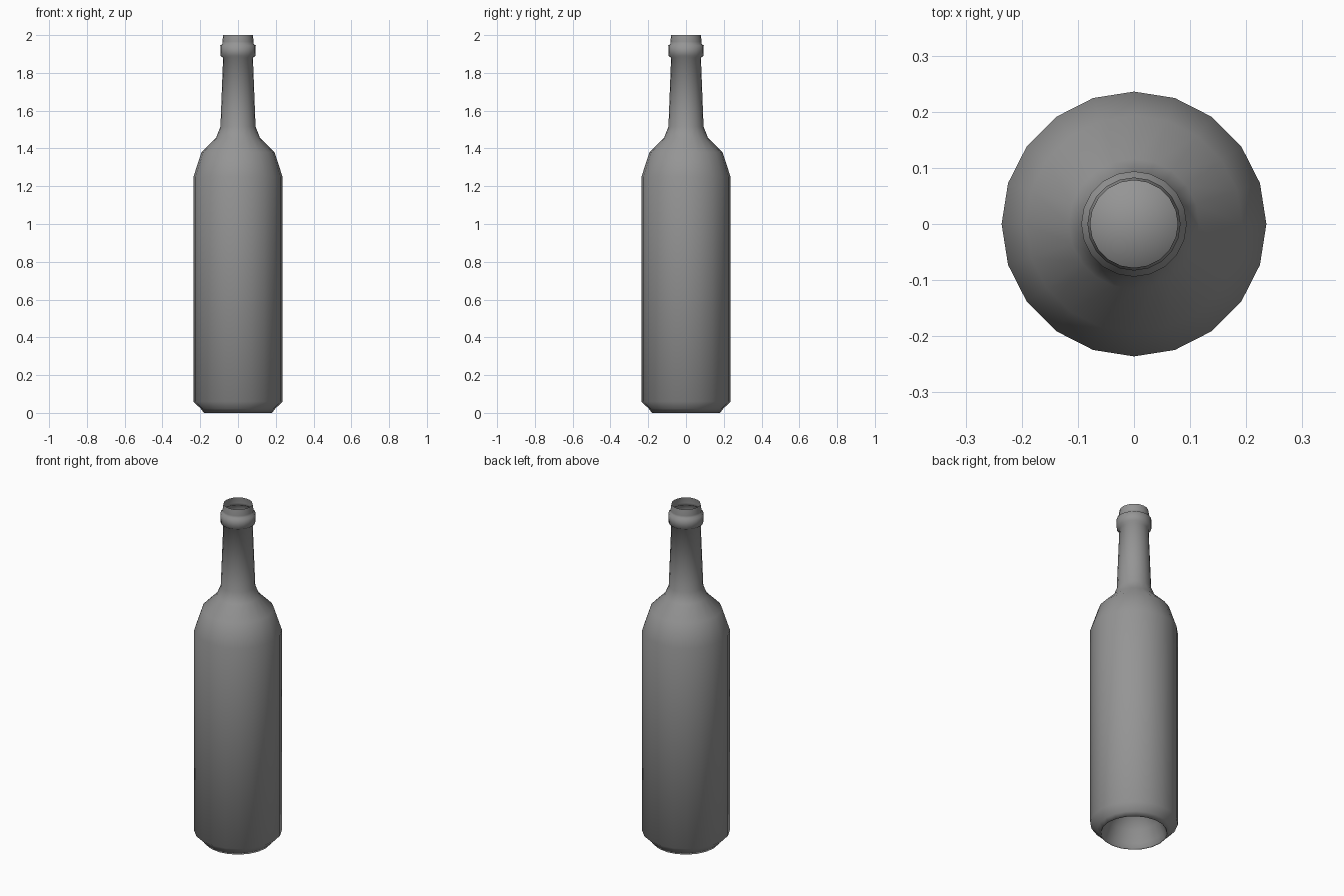
import bpy, bmesh, math

if "Cube" in bpy.data.objects:
    bpy.data.objects.remove(bpy.data.objects["Cube"])

SIDES = 20

# Half profile (radius, height): punt, foot, body, shoulder, neck, collar, open lip
profile = [
    (0.05, 0.19), (0.10, 0.16), (0.14, 0.10), (0.165, 0.03),
    (0.176, 0.005), (0.18, 0.0), (0.197, 0.022), (0.236, 0.06),
    (0.236, 1.25), (0.193, 1.38), (0.116, 1.457), (0.093, 1.515),
    (0.079, 1.88), (0.093, 1.89), (0.094, 1.945), (0.083, 1.952),
    (0.083, 1.965), (0.078, 2.0),
]

bm = bmesh.new()

# Rings of the lathe
rings = []
for r, z in profile:
    rings.append([bm.verts.new((r * math.cos(2 * math.pi * i / SIDES),
                                r * math.sin(2 * math.pi * i / SIDES), z))
                  for i in range(SIDES)])

# Walls between neighbouring rings
for low, high in zip(rings, rings[1:]):
    for i in range(SIDES):
        j = (i + 1) % SIDES
        bm.faces.new((low[i], low[j], high[j], high[i]))

# Tip of the hollow in the base
tip = bm.verts.new((0, 0, 0.20))
for i in range(SIDES):
    bm.faces.new((tip, rings[0][(i + 1) % SIDES], rings[0][i]))

# Smooth shading all over
for face in bm.faces:
    face.smooth = True

mesh = bpy.data.meshes.new("bottle")
bm.to_mesh(mesh)
bm.free()
bottle = bpy.data.objects.new("bottle", mesh)
bpy.context.collection.objects.link(bottle)

# Dark grey glass
glass = bpy.data.materials.new("dark_glass")
glass.diffuse_color = (0.3, 0.3, 0.3, 1.0)
glass.use_nodes = True
glass.node_tree.nodes["Principled BSDF"].inputs["Base Color"].default_value = glass.diffuse_color
mesh.materials.append(glass)
